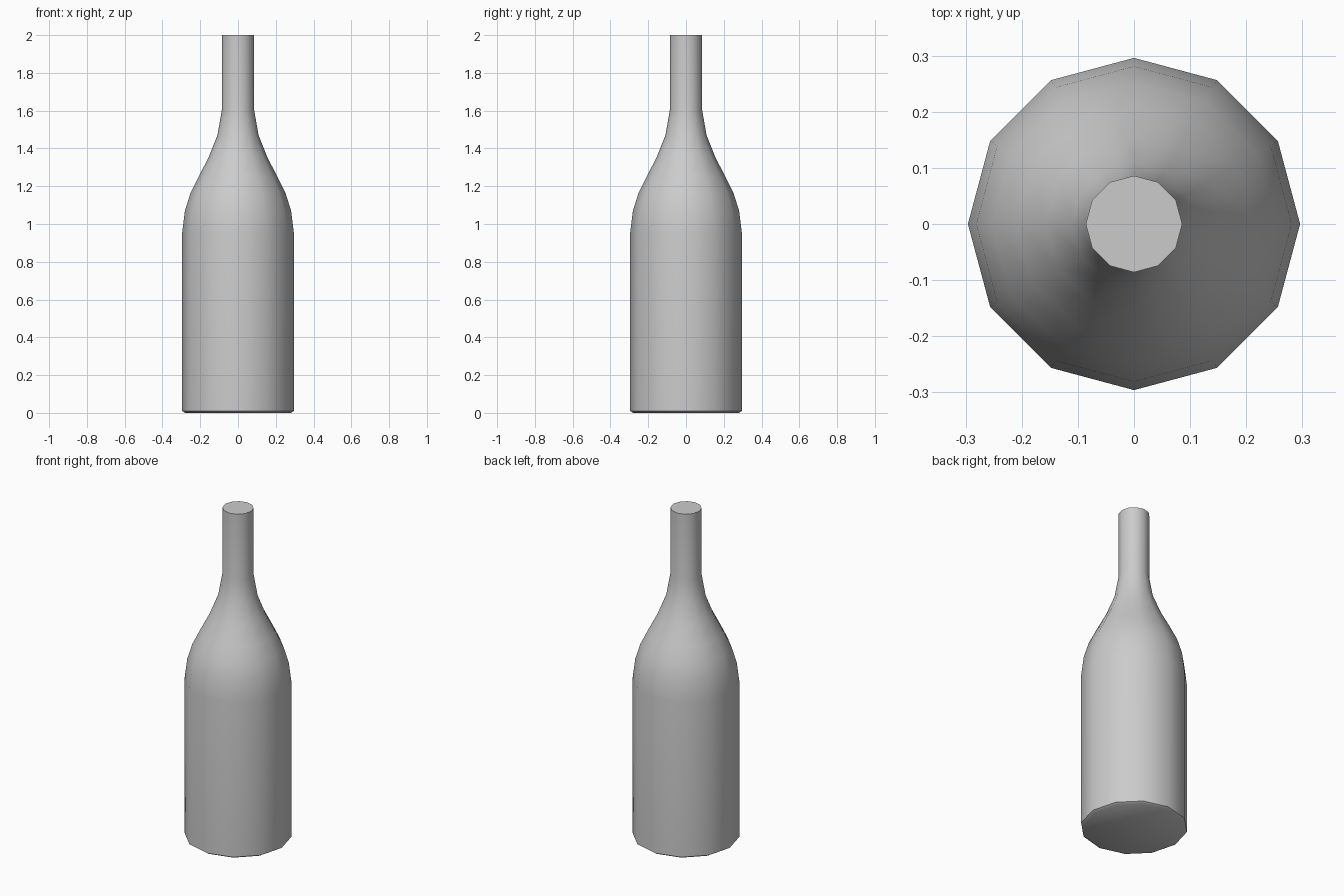
import bpy, bmesh, math

if "Cube" in bpy.data.objects:
    bpy.data.objects.remove(bpy.data.objects["Cube"])

SIDES = 12

# Bottle outline as (radius, height), from base to mouth
profile = [
    (0.28, 0.0), (0.296, 0.01), (0.296, 0.95), (0.281, 1.07),
    (0.253, 1.16), (0.209, 1.25), (0.157, 1.35), (0.109, 1.47),
    (0.086, 1.60), (0.086, 2.0),
]

bm = bmesh.new()
rings = []
for r, z in profile:
    rings.append([bm.verts.new((r * math.cos(2 * math.pi * i / SIDES),
                                r * math.sin(2 * math.pi * i / SIDES), z))
                  for i in range(SIDES)])

# Walls between neighbouring rings
for low, high in zip(rings, rings[1:]):
    for i in range(SIDES):
        j = (i + 1) % SIDES
        bm.faces.new((low[i], low[j], high[j], high[i]))

# Closed base and mouth
bm.faces.new(rings[0][::-1])
bm.faces.new(rings[-1])

mesh = bpy.data.meshes.new("bottle")
bm.to_mesh(mesh)
bm.free()
bottle = bpy.data.objects.new("bottle", mesh)
bpy.context.collection.objects.link(bottle)

# Smooth body with crisp rim edges
bpy.context.view_layer.objects.active = bottle
bottle.select_set(True)
bpy.ops.object.shade_smooth_by_angle(angle=math.radians(40))
